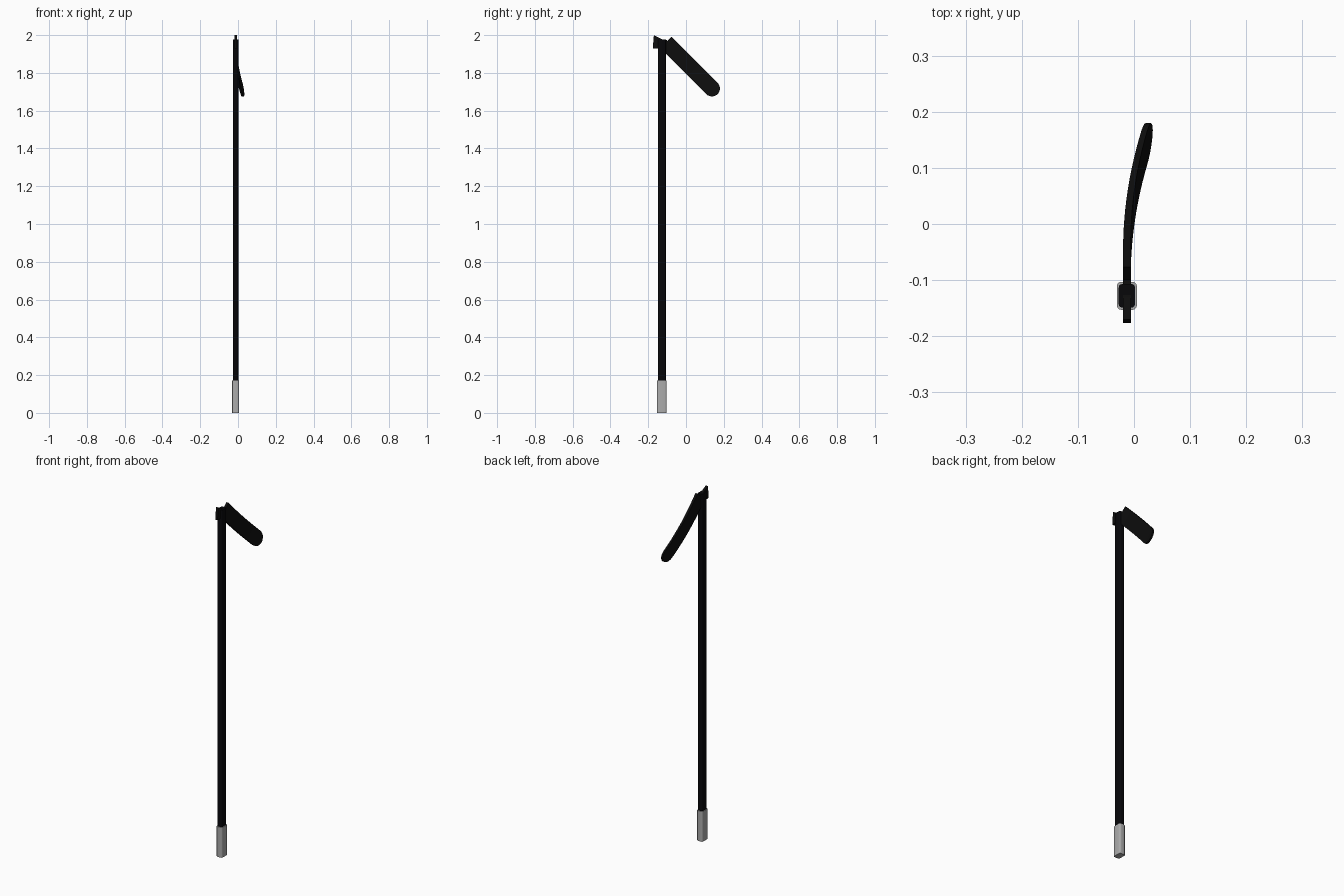
import bpy, bmesh, math

if "Cube" in bpy.data.objects:
    bpy.data.objects.remove(bpy.data.objects["Cube"])


def material(name, rgb):
    m = bpy.data.materials.new(name)
    m.diffuse_color = (*rgb, 1)
    m.use_nodes = True
    m.node_tree.nodes["Principled BSDF"].inputs["Base Color"].default_value = m.diffuse_color
    return m


BLACK = material("shaft black", (0.002, 0.002, 0.003))
CHARCOAL = material("blade black", (0.004, 0.004, 0.004))
GREY = material("grip grey", (0.41, 0.41, 0.41))
CX, CY = -0.0127, -0.128   # shaft axis


def finish(bm, name, mat):
    bmesh.ops.recalc_face_normals(bm, faces=bm.faces)
    me = bpy.data.meshes.new(name)
    bm.to_mesh(me)
    bm.free()
    ob = bpy.data.objects.new(name, me)
    bpy.context.collection.objects.link(ob)
    me.materials.append(mat)
    bpy.context.view_layer.objects.active = ob
    ob.select_set(True)
    bpy.ops.object.shade_smooth_by_angle(angle=math.radians(35))
    ob.select_set(False)
    return ob


def rounded_bar(name, wx, wy, z0, z1, r, mat):
    """Upright bar with rounded long edges."""
    bm = bmesh.new()
    ring = []
    for i, (sx, sy) in enumerate([(1, 1), (-1, 1), (-1, -1), (1, -1)]):
        for k in range(4):
            a = math.radians(90 * i + 30 * k)
            ring.append((CX + sx * (wx / 2 - r) + r * math.cos(a),
                         CY + sy * (wy / 2 - r) + r * math.sin(a)))
    face = bm.faces.new([bm.verts.new((x, y, z0)) for x, y in ring])
    ext = bmesh.ops.extrude_face_region(bm, geom=[face], use_keep_orig=True)
    for v in ext["geom"]:
        if isinstance(v, bmesh.types.BMVert):
            v.co.z = z1
    return finish(bm, name, mat)


# Long shaft and the taped grip at its foot
rounded_bar("shaft", 0.029, 0.042, 0.01, 1.978, 0.006, BLACK)
rounded_bar("grip", 0.036, 0.050, 0.0, 0.172, 0.008, GREY)

# Heel plate poking out behind the shaft top
heel = [(-0.170, 2.0), (-0.119, 1.974), (-0.100, 1.974), (-0.110, 1.91),
        (-0.148, 1.93), (-0.176, 1.93)]
bm = bmesh.new()
loops = [[bm.verts.new((CX + dx, y, z)) for y, z in heel] for dx in (-0.007, 0.007)]
bm.faces.new(loops[0])
bm.faces.new(loops[1])
for i in range(len(heel)):
    j = (i + 1) % len(heel)
    bm.faces.new((loops[0][i], loops[0][j], loops[1][j], loops[1][i]))
finish(bm, "heel", CHARCOAL)

# Curved blade: sections along a 45 degree axis, with an elliptical toe
Y0, Z0 = -0.077, 1.992
LENGTH, TOE, WIDTH = 0.388, 0.345, 0.085
stations = [TOE * i / 14 for i in range(15)]
stations += [TOE + (LENGTH - TOE) * math.sin(math.radians(a)) for a in (15, 30, 45, 60, 72, 82, 88)]
q = math.sqrt(0.5)
bm = bmesh.new()
rings = []
for s in stations:
    t = max(0.0, (s - TOE) / (LENGTH - TOE))
    half = WIDTH / 2 * math.sqrt(1 - t * t)
    bend = 0.36 * max(0.0, s - 0.05) ** 2
    thick = 0.007 - 0.002 * s / LENGTH
    ring = []
    for n, dx in ((-half, -thick), (half, -thick), (half, thick), (-half, thick)):
        n += WIDTH / 2
        ring.append(bm.verts.new((CX + bend + dx, Y0 + (s - n) * q, Z0 - (s + n) * q)))
    rings.append(ring)
for a, b in zip(rings, rings[1:]):
    for i in range(4):
        j = (i + 1) % 4
        bm.faces.new((a[i], a[j], b[j], b[i]))
bm.faces.new(rings[0])
bm.faces.new(rings[-1])
finish(bm, "blade", CHARCOAL)
